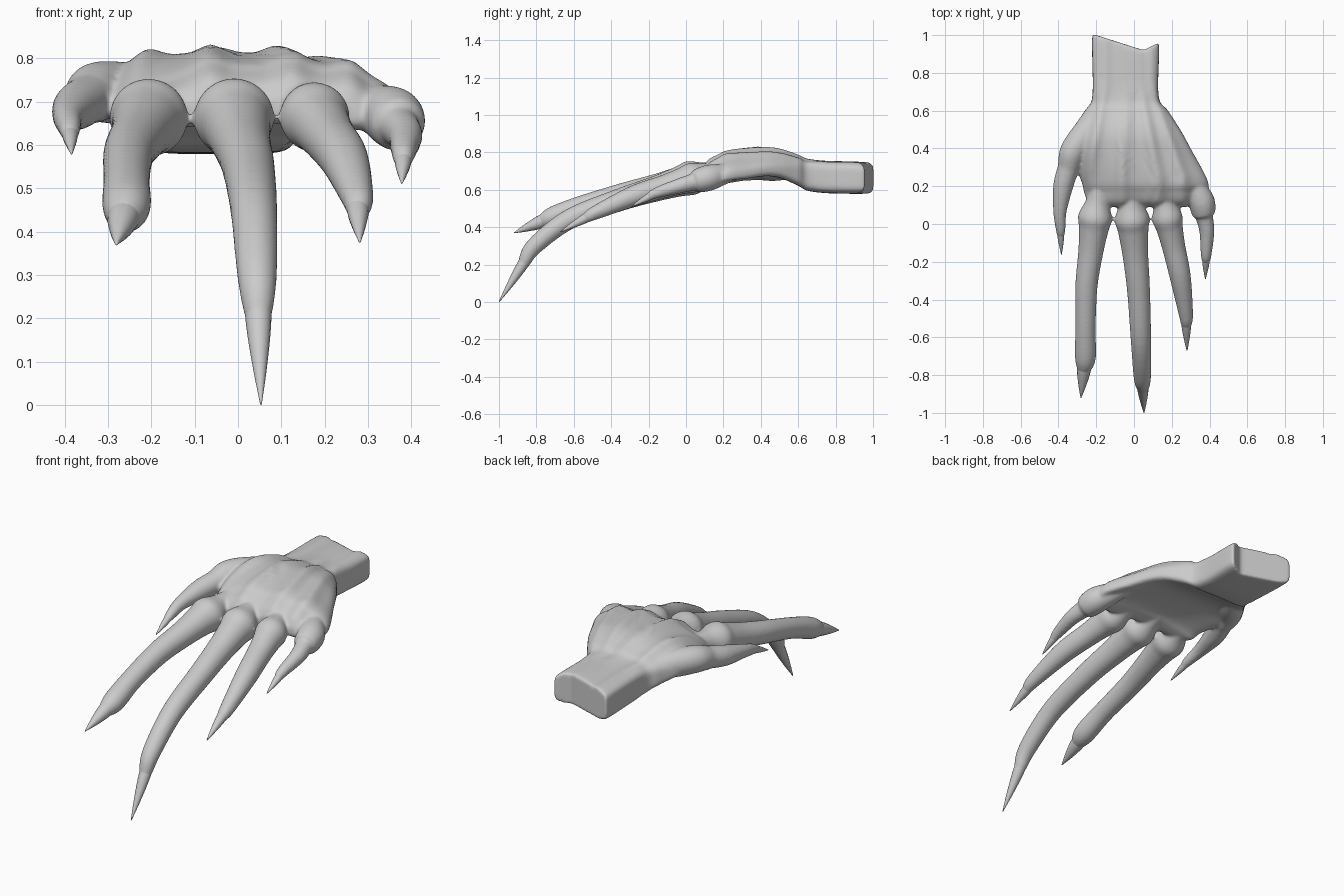
import bpy, bmesh, math
from mathutils import Vector

if "Cube" in bpy.data.objects:
    bpy.data.objects.remove(bpy.data.objects["Cube"])


def clamp(t):
    return min(1, max(0, t))


def spline(pts, steps=6):
    """Catmull-Rom resampling of tuples of any length."""
    p = [Vector(q) for q in pts]
    p = [p[0] * 2 - p[1]] + p + [p[-1] * 2 - p[-2]]
    out = []
    for i in range(1, len(p) - 2):
        a, b, c, d = p[i - 1:i + 3]
        for k in range(steps):
            t = k / steps
            out.append(0.5 * (2 * b + (c - a) * t + (2 * a - 5 * b + 4 * c - d) * t * t
                              + (3 * b - a - 3 * c + d) * t ** 3))
    return out + [p[-2]]


def loft(name, rings):
    """Skin over even-sided rings; the caps are strips from the top half to the bottom half."""
    bm = bmesh.new()
    vs = [[bm.verts.new(c) for c in r] for r in rings]
    n = len(vs[0])
    for a, b in zip(vs, vs[1:]):
        for i in range(n):
            j = (i + 1) % n
            bm.faces.new((a[i], a[j], b[j], b[i]))
    for r in (vs[0], vs[-1]):
        bm.faces.new((r[0], r[1], r[n - 1]))
        for i in range(1, n // 2 - 1):
            bm.faces.new((r[i], r[i + 1], r[n - i - 1], r[n - i]))
        bm.faces.new((r[n // 2 - 1], r[n // 2], r[n // 2 + 1]))
    bmesh.ops.recalc_face_normals(bm, faces=bm.faces)
    me = bpy.data.meshes.new(name)
    bm.to_mesh(me)
    bm.free()
    me.polygons.foreach_set("use_smooth", [True] * len(me.polygons))
    ob = bpy.data.objects.new(name, me)
    bpy.context.collection.objects.link(ob)
    return ob


def tube(name, pts, sides=24):
    """Tapered tube through (x, y, z, radius)."""
    s = [Vector(q) for q in spline(pts)]
    c = [q.to_3d() for q in s]
    rings = []
    for i, q in enumerate(s):
        t = (c[min(i + 1, len(c) - 1)] - c[max(i - 1, 0)]).normalized()
        side = t.cross(Vector((0, 0, 1))).normalized()
        up = side.cross(t)
        r = max(q[3], .002)
        rings.append([c[i] + (side * math.cos(a) + up * math.sin(a)) * r
                      for a in (2 * math.pi * k / sides for k in range(sides))])
    return loft(name, rings)


# Palm and wrist: y, left x, right x, middle z, half height
stations = [
    (1.0, -.205, .115, .662, .074), (.97, -.222, .133, .662, .083), (.68, -.220, .130, .670, .083),
    (.60, -.260, .180, .698, .080), (.50, -.325, .245, .733, .074), (.40, -.345, .300, .743, .068),
    (.23, -.280, .390, .727, .066), (.17, -.265, .380, .705, .064), (.12, -.245, .340, .685, .056),
    (.09, -.215, .280, .672, .030)]
tendons = [(-.15, -.245), (-.05, -.065), (.03, .125), (.09, .26)]


def palm_ring(s, n=96):
    y, xl, xr, zc, h = s
    droop = .052 * clamp((.68 - y) / .35) * clamp((y - .07) / .1)
    e = .36 + .34 * clamp((.7 - y) / .2)
    t = clamp((.75 - y) / .5)
    ring = []
    for k in range(n):
        a = 2 * math.pi * k / n
        ca, sa = math.cos(a), math.sin(a)
        u = math.copysign(abs(ca) ** e, ca)
        v = math.copysign(abs(sa) ** e, sa)
        x = (xl + xr) / 2 + (xr - xl) / 2 * u
        z = zc + h * v - droop * abs(u) ** 3
        if sa > 0:   # raised tendons fanning out to the knuckles
            amp = .006 + .018 * min(1, t * 1.6)
            z += amp * sa * sum(math.exp(-((x - (p + (q - p) * t)) / (.022 + .014 * t)) ** 2)
                                for p, q in tendons)
        else:        # hollow of the palm
            z -= .02 * t * max(0, 1 - u * u) * sa
        # slanted, notched wrist end
        cut = .32 * (x + .2) if x < .05 else .08 - .5 * (x - .05)
        ring.append((x, y - cut * max(0, (y - .7) / .3), z))
    return ring


parts = [loft("hand", [palm_ring(s) for s in spline(stations)])]


def finger(name, knuckle, path, tip, root=None, waist=.66):
    """Neck, round knuckle, tapering finger and pointed claw; points are x, y, z, radius."""
    k, path, tip = Vector(knuckle), [Vector(p) for p in path], Vector(tip + (.002,))
    first, end = path[0], path[-1]

    def at(a, b, f, r):
        p = a.lerp(b, f)
        p[3] = r
        return p
    length = (k - first).to_3d().length
    root = Vector(root) if root else at(k, first, -.18 / length, .04)
    body = [root, at(k, root, .46, k[3] * waist), k, at(k, first, .07 / length, k[3] * .88),
            at(k, first, .5, k[3] * .25 + first[3] * .75)]
    body += path + [at(end, tip, .3, end[3] * .7), at(end, tip, .45, end[3] * .3)]
    parts.append(tube(name + "_finger", body))
    tube(name + "_claw", [at(end, tip, .05, end[3] * .75), at(end, tip, .4, end[3] * .62),
                          at(end, tip, .72, end[3] * .35), tip], 16)


finger("index", (-.205, .04, .665, .090),
       [(-.252, -.33, .580, .059), (-.257, -.55, .518, .054), (-.257, -.70, .460, .056)], (-.281, -.92, .37))
finger("middle", (-.010, .03, .665, .092),
       [(.024, -.35, .548, .061), (.037, -.62, .445, .054), (.044, -.81, .300, .046)], (.053, -.999, .002))
finger("ring", (.175, .04, .667, .080),
       [(.245, -.28, .567, .056), (.275, -.48, .480, .038)], (.281, -.67, .376))
finger("little", (.357, .12, .664, .070),
       [(.386, -.04, .620, .040), (.382, -.16, .583, .029)], (.378, -.29, .512),
       (.27, .30, .71, .04), .8)
finger("thumb", (-.322, .385, .722, .070),
       [(-.375, .20, .686, .053), (-.392, .07, .664, .036), (-.389, -.02, .640, .027)], (-.384, -.16, .58),
       (-.19, .58, .715, .055), 1.02)

# Fuse palm and fingers into one skin
bpy.ops.object.select_all(action='DESELECT')
for o in parts:
    o.select_set(True)
bpy.context.view_layer.objects.active = parts[0]
bpy.ops.object.join()
m = parts[0].modifiers.new("Fuse", 'REMESH')
m.mode = 'VOXEL'
m.voxel_size = .008
m.use_smooth_shade = True
m = parts[0].modifiers.new("Soften", 'SMOOTH')
m.factor = .5
m.iterations = 7
